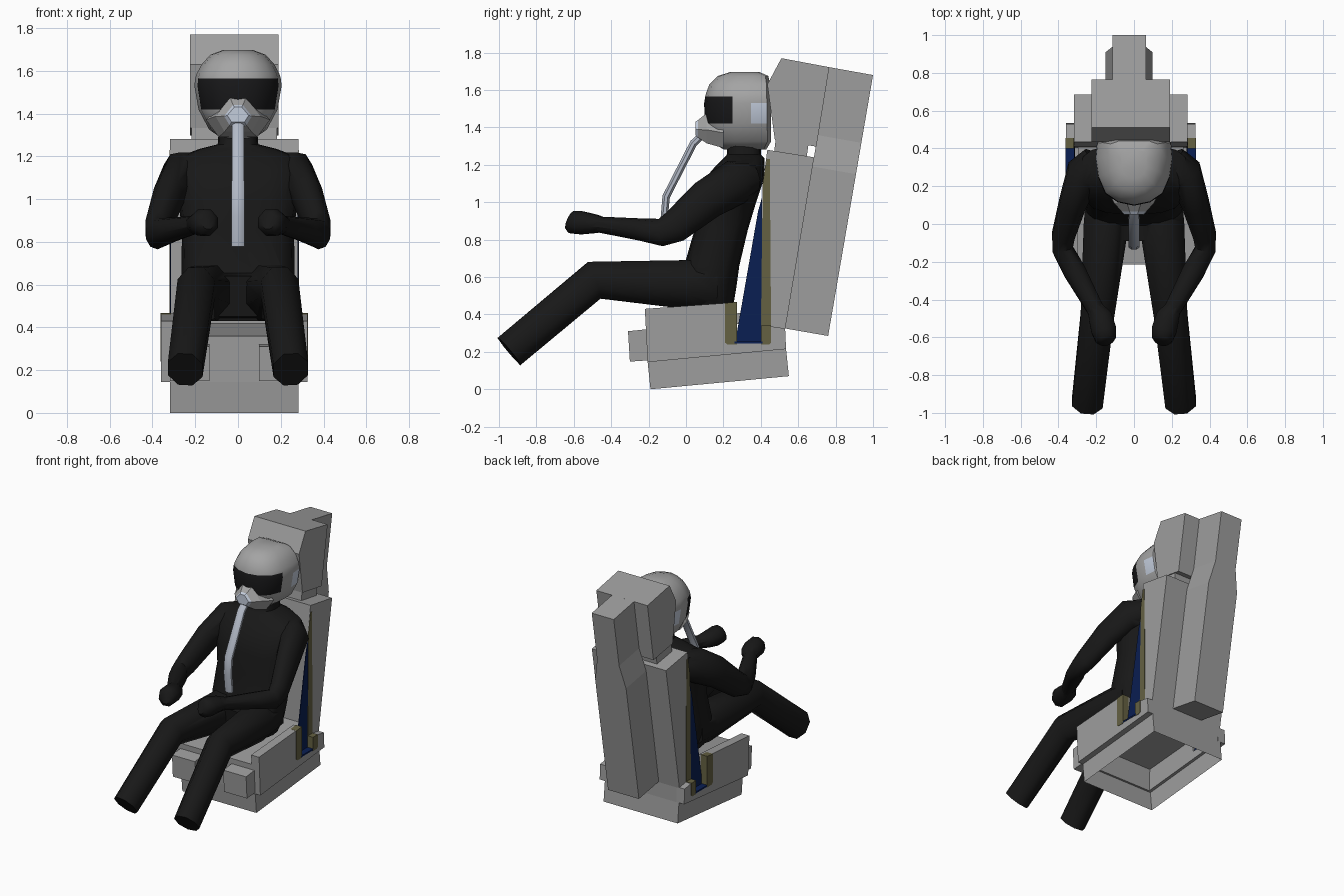
import bpy, bmesh, math
from mathutils import Vector

if "Cube" in bpy.data.objects:
    bpy.data.objects.remove(bpy.data.objects["Cube"])


def material(name, r, g, b):
    m = bpy.data.materials.new(name)
    m.diffuse_color = (r, g, b, 1)
    m.use_nodes = True
    m.node_tree.nodes["Principled BSDF"].inputs["Base Color"].default_value = m.diffuse_color
    return m


GREY = material("seat grey", 0.34, 0.34, 0.34)
SHELL = material("helmet grey", 0.37, 0.37, 0.37)
SUIT = material("suit black", 0.009, 0.009, 0.009)
GLASS = material("visor black", 0.009, 0.009, 0.01)
HOSE = material("hose blue grey", 0.45, 0.49, 0.57)
PALE = material("pale blue grey", 0.55, 0.61, 0.72)
BLUE = material("side blue", 0.003, 0.013, 0.085)
OLIVE = material("trim olive", 0.13, 0.12, 0.055)
SX = -0.0175  # centre line of the seat


def smooth_by_angle(ob, degrees):
    bpy.ops.object.select_all(action='DESELECT')
    ob.select_set(True)
    bpy.context.view_layer.objects.active = ob
    bpy.ops.object.shade_smooth_by_angle(angle=math.radians(degrees))


def loft(name, rings, mats, rule=None, smooth=None):
    """Skin closed rings; rule(ring, segment) picks the material."""
    bm = bmesh.new()
    vs = [[bm.verts.new(p) for p in r] for r in rings]
    n = len(vs[0])
    for i in range(len(vs) - 1):
        for j in range(n):
            k = (j + 1) % n
            f = bm.faces.new((vs[i][j], vs[i][k], vs[i + 1][k], vs[i + 1][j]))
            if rule:
                f.material_index = rule(i, j)
    bm.faces.new(vs[0])
    last = bm.faces.new(vs[-1])
    if rule:
        last.material_index = rule(len(vs) - 1, 0)
    bmesh.ops.recalc_face_normals(bm, faces=bm.faces)
    me = bpy.data.meshes.new(name)
    bm.to_mesh(me)
    bm.free()
    for m in mats:
        me.materials.append(m)
    ob = bpy.data.objects.new(name, me)
    bpy.context.collection.objects.link(ob)
    if smooth:
        smooth_by_angle(ob, smooth)
    return ob


def prism(name, profile, x0, x1, mat):
    """Side profile in (y, z) extruded along x."""
    return loft(name, [[(x, y, z) for y, z in profile] for x in (x0, x1)], [mat])


def pair(name, profile, a, b, mat):
    for side, s in (("left", -1), ("right", 1)):
        prism(f"{side}_{name}", profile, SX + s * a, SX + s * b, mat)


def tube(name, path, n, mat, smooth=50):
    """Path of (x, y, z, half width, half depth) stations."""
    pts = [Vector(p[:3]) for p in path]
    rings = []
    for i, p in enumerate(pts):
        t = Vector((0, 0, 0))
        if i > 0:
            t += (p - pts[i - 1]).normalized()
        if i < len(pts) - 1:
            t += (pts[i + 1] - p).normalized()
        t.normalize()
        u = (Vector((1, 0, 0)) - t * t.x).normalized()
        v = t.cross(u)
        rings.append([p + u * path[i][3] * math.cos(a) + v * path[i][4] * math.sin(a)
                      for a in [2 * math.pi * (k + 0.5) / n for k in range(n)]])
    return loft(name, rings, [mat], smooth=smooth)


# Seat pan: open frame of four walls below the cushion
pan = prism("seat_pan", [(-0.19, 0), (0.55, 0.07), (0.535, 0.215), (-0.205, 0.145)],
            SX - 0.3, SX + 0.3, GREY)
bm = bmesh.new()
bm.from_mesh(pan.data)
bmesh.ops.delete(bm, geom=[f for f in bm.faces if abs(f.normal.z) > 0.9], context='FACES_ONLY')
bm.to_mesh(pan.data)
bm.free()

# Cushion with front wall, thigh pads and side panels
prism("cushion", [(-0.215, 0.36), (0.42, 0.42), (0.42, 0.36), (-0.185, 0.31), (-0.19, 0.145),
                  (-0.205, 0.145)], SX - 0.279, SX + 0.279, GREY)
pair("thigh_pad", [(-0.31, 0.31), (-0.2, 0.322), (-0.19, 0.155), (-0.3, 0.148)], 0.115, 0.3, GREY)
pair("side_panel", [(-0.22, 0.43), (0.27, 0.465), (0.27, 0.25), (0.45, 0.25), (0.45, 0.337),
                    (0.53, 0.325), (0.535, 0.215), (-0.205, 0.145)], 0.278, 0.342, GREY)

# Blue side webs with olive trim
pair("blue_web", [(0.262, 0.245), (0.405, 0.245), (0.405, 1.02), (0.385, 0.95)], 0.295, 0.3, BLUE)
pair("blue_step", [(0.26, 0.245), (0.41, 0.245), (0.41, 0.256), (0.26, 0.256)], 0.298, 0.345, BLUE)
pair("front_trim", [(0.208, 0.25), (0.22, 0.24), (0.272, 0.24), (0.272, 0.467), (0.208, 0.461)],
     0.296, 0.345, OLIVE)
pair("rear_trim_foot", [(0.4, 0.24), (0.445, 0.24), (0.455, 0.25), (0.455, 0.34), (0.4, 0.34)],
     0.296, 0.345, OLIVE)
pair("rear_trim", [(0.4, 0.3), (0.455, 0.3), (0.448, 1.23), (0.432, 1.23), (0.41, 1.1)],
     0.296, 0.303, OLIVE)

# Backrest, neck block and headrest
prism("backrest", [(0.435, 1.28), (0.685, 1.24), (0.53, 0.32), (0.53, 0.21), (0.402, 0.2),
                   (0.41, 1.1)], SX - 0.3, SX + 0.3, GREY)
prism("neck_block", [(0.48, 1.34), (0.655, 1.31), (0.645, 1.24), (0.47, 1.26)],
      SX - 0.2, SX + 0.2, GREY)
prism("headrest", [(0.51, 1.77), (0.766, 1.722), (0.697, 1.297), (0.475, 1.333), (0.435, 1.63)],
      SX - 0.207, SX + 0.207, GREY)

# Rear rail column, narrower at the top
rings = []
for t, w in ((0, 0.125), (0.62, 0.125), (0.74, 0.089), (1, 0.089)):
    f = Vector((0.53, 0.325)).lerp(Vector((0.765, 1.722)), t)
    b = Vector((0.76, 0.285)).lerp(Vector((1.0, 1.68)), t)
    rings.append([(-0.026 - w, *f), (-0.026 + w, *f), (-0.026 + w, *b), (-0.026 - w, *b)])
loft("rail_column", rings, [GREY])

# Torso with neck: z, front, back, half width
rings = []
for z, f, b, w in ((0.43, 0.0, 0.25, 0.2), (0.55, -0.03, 0.27, 0.25), (0.66, -0.01, 0.285, 0.265),
                   (0.85, 0.045, 0.33, 0.262), (1.0, 0.05, 0.375, 0.28), (1.12, 0.095, 0.415, 0.3),
                   (1.195, 0.16, 0.42, 0.285), (1.235, 0.2, 0.42, 0.18), (1.256, 0.22, 0.4, 0.095),
                   (1.32, 0.22, 0.4, 0.09)):
    ring = []
    for k in range(16):
        a = 2 * math.pi * k / 16
        c, s = math.cos(a), math.sin(a)
        ring.append((w * math.copysign(abs(c) ** 0.7, c),
                     (f + b) / 2 + (b - f) / 2 * math.copysign(abs(s) ** 0.7, s), z))
    rings.append(ring)
body = loft("pilot_suit", rings, [SUIT])

# Lap, arms, fists and legs
limbs = [prism("lap", [(0.05, 0.665), (-0.09, 0.64), (-0.07, 0.45), (0.05, 0.44)], -0.09, 0.09, SUIT)]
for side, s in (("left", -1), ("right", 1)):
    limbs.append(tube(f"{side}_arm", [
        (s * 0.2, 0.34, 1.13, 0.08, 0.09), (s * 0.268, 0.27, 1.11, 0.095, 0.12),
        (s * 0.325, 0.11, 1.013, 0.074, 0.108), (s * 0.374, -0.06, 0.87, 0.063, 0.088),
        (s * 0.377, -0.135, 0.838, 0.058, 0.074), (s * 0.315, -0.25, 0.855, 0.062, 0.059),
        (s * 0.2, -0.46, 0.88, 0.047, 0.043)], 10, SUIT))
    limbs.append(tube(f"{side}_fist", [
        (s * 0.21, -0.44, 0.88, 0.043, 0.041), (s * 0.18, -0.49, 0.885, 0.067, 0.054),
        (s * 0.16, -0.56, 0.89, 0.072, 0.067), (s * 0.148, -0.61, 0.893, 0.06, 0.065),
        (s * 0.142, -0.628, 0.9, 0.036, 0.046)], 8, SUIT))
    limbs.append(tube(f"{side}_leg", [
        (s * 0.135, 0.16, 0.56, 0.125, 0.125), (s * 0.147, 0.0, 0.56, 0.129, 0.141),
        (s * 0.195, -0.49, 0.583, 0.095, 0.111), (s * 0.247, -0.945, 0.203, 0.088, 0.103)], 8, SUIT))

# Fuse the limbs with the torso so that the suit is one skin
for limb in limbs:
    mod = body.modifiers.new(limb.name, 'BOOLEAN')
    mod.operation = 'UNION'
    mod.solver = 'EXACT'
    mod.object = limb
bpy.context.view_layer.update()
fused = bpy.data.meshes.new_from_object(body.evaluated_get(bpy.context.evaluated_depsgraph_get()))
body.modifiers.clear()
body.data = fused
for limb in limbs:
    bpy.data.objects.remove(limb)
smooth_by_angle(body, 50)

# Helmet: half outline as (share of width, share of depth), with visor and ear patches
HALF = [(0, 0), (0.42, 0.05), (0.75, 0.18), (0.93, 0.42), (1, 0.7), (0.96, 0.94), (0.6, 1)]
OUTLINE = HALF + [(0, 1)] + [(-x, y) for x, y in HALF[:0:-1]]
N = len(OUTLINE)
LEVELS = [(1.283, 0.2, 0.43, 0.075), (1.325, 0.13, 0.455, 0.135), (1.42, 0.1, 0.455, 0.185),
          (1.53, 0.097, 0.455, 0.204), (1.565, 0.103, 0.452, 0.2), (1.585, 0.108, 0.45, 0.194),
          (1.63, 0.125, 0.45, 0.17), (1.675, 0.17, 0.44, 0.13), (1.697, 0.24, 0.39, 0.07)]


def helmet_colour(i, j):
    seg = min(j, N - 1 - j)
    if i in (2, 3) and seg <= 2:
        return 1
    return 2 if i == 2 and seg == 4 else 0


loft("helmet", [[(x * w, f + y * (b - f), z) for x, y in OUTLINE] for z, f, b, w in LEVELS],
     [SHELL, GLASS, PALE], helmet_colour, 40)

# Breathing mask with pale front, and its hose
MASK = [(-0.6, 0), (0.6, 0), (1, 0.45), (0.35, 1), (-0.35, 1), (-1, 0.45)]
loft("mask", [[(x * w, y, lo + k * (hi - lo)) for x, k in MASK]
              for y, w, lo, hi in ((0.2, 0.15, 1.29, 1.47), (0.11, 0.105, 1.315, 1.475),
                                   (0.065, 0.065, 1.345, 1.44), (0.05, 0.05, 1.36, 1.43))],
     [SHELL, PALE], lambda i, j: 1 if i >= 2 else 0)
tube("hose", [(0, 0.1, 1.372, 0.03, 0.022), (0, 0.04, 1.315, 0.03, 0.022),
              (0, -0.106, 1.03, 0.032, 0.022), (0, -0.116, 0.92, 0.032, 0.021),
              (0, -0.1, 0.78, 0.032, 0.021)], 8, HOSE)
